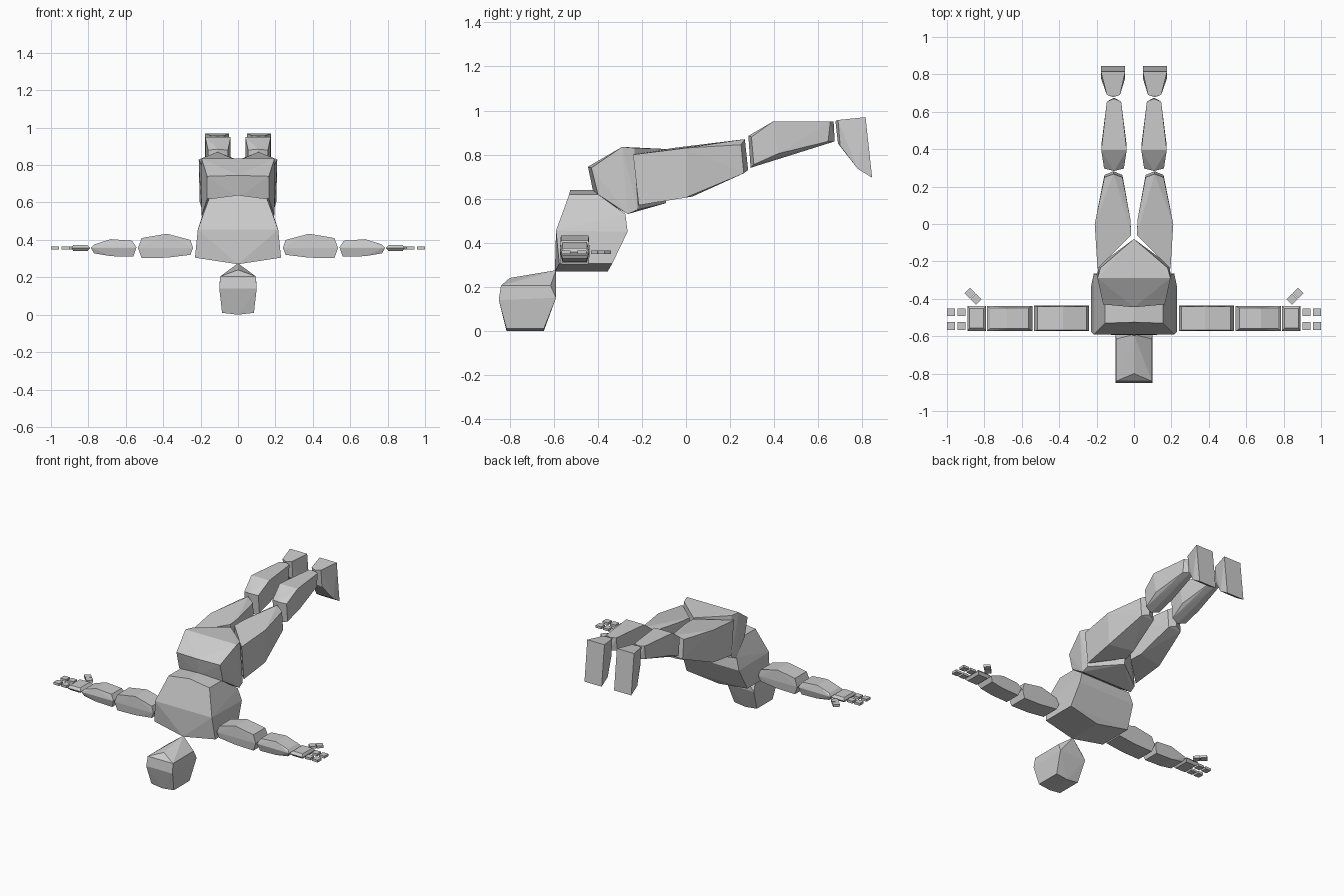
import bpy, bmesh, math
from mathutils import Vector

grey = bpy.data.materials.new("light_grey")
grey.diffuse_color = (0.6, 0.6, 0.6, 1)


def hull(name, points, paired=False):
    """Faceted block wrapped around a few corner points; paired adds a mirrored twin."""
    bm = bmesh.new()
    for p in points:
        bm.verts.new(p)
    res = bmesh.ops.convex_hull(bm, input=bm.verts)
    loose = [v for v in bm.verts if not v.link_faces]
    bmesh.ops.delete(bm, geom=loose, context='VERTS')
    bmesh.ops.dissolve_limit(bm, angle_limit=math.radians(2), verts=bm.verts, edges=bm.edges)
    bmesh.ops.recalc_face_normals(bm, faces=bm.faces)
    me = bpy.data.meshes.new(name)
    bm.to_mesh(me)
    bm.free()
    me.materials.append(grey)
    ob = bpy.data.objects.new(name, me)
    bpy.context.collection.objects.link(ob)
    if paired:
        ob.modifiers.new("Mirror", 'MIRROR').use_mirror_merge = False
    return ob


def both(points):
    """Corner points plus their reflection across x = 0."""
    return points + [(-x, y, z) for x, y, z in points if x]


def span(cx, half, yz):
    """Side-profile points placed at both edges of a limb."""
    return [(cx + s * half, y, z) for s in (-1, 1) for y, z in yz]


# Head: tapered box with a roof ridge running to the neck
hull("head", both([
    (0.085, -0.815, 0.01), (0.085, -0.645, 0.01), (0, -0.815, 0.0), (0, -0.645, 0.0),
    (0.10, -0.85, 0.14), (0.10, -0.59, 0.15),
    (0.095, -0.84, 0.205), (0.095, -0.615, 0.205),
    (0, -0.80, 0.24), (0, -0.59, 0.275)]))

# Chest: wide at the shoulders, narrowing to the waist
hull("chest", both([
    (0, -0.595, 0.27), (0, -0.355, 0.27),
    (0.23, -0.575, 0.305), (0.23, -0.335, 0.305),
    (0.215, -0.59, 0.455), (0.215, -0.265, 0.45), (0.19, -0.275, 0.53),
    (0, -0.525, 0.64), (0, -0.42, 0.64),
    (0.155, -0.53, 0.62), (0.155, -0.40, 0.62)]))

# Pelvis: block with a wedge pointing between the legs
hull("pelvis", both([
    (0, -0.445, 0.745), (0.165, -0.43, 0.74),
    (0, -0.42, 0.625), (0.165, -0.40, 0.62),
    (0.195, -0.29, 0.835), (0.195, -0.265, 0.53),
    (0.18, -0.235, 0.83), (0.19, -0.22, 0.55),
    (0, -0.08, 0.825), (0, -0.09, 0.58)]))

# Legs
hull("thigh", [
    (0.195, -0.24, 0.80), (0.195, -0.215, 0.57),
    (0.015, -0.06, 0.83), (0.015, -0.05, 0.60),
    (0.21, 0.0, 0.83), (0.205, 0.0, 0.605),
    (0.02, 0.03, 0.835), (0.03, 0.03, 0.61)]
    + span(0.11, 0.048, [(0.25, 0.845), (0.262, 0.715)])
    + [(0.11, 0.267, 0.87), (0.11, 0.282, 0.73)], True)

hull("shin", [(0.107, 0.283, 0.885), (0.107, 0.293, 0.74)]
     + span(0.107, 0.053, [(0.297, 0.88), (0.308, 0.755)])
     + span(0.107, 0.068, [(0.395, 0.95), (0.42, 0.805)])
     + span(0.107, 0.038, [(0.655, 0.95), (0.645, 0.86)])
     + [(0.107, 0.67, 0.95), (0.107, 0.675, 0.86)], True)

hull("foot", [(0.11, 0.678, 0.953), (0.11, 0.69, 0.85)]
     + span(0.11, 0.035, [(0.69, 0.957), (0.70, 0.84)])
     + span(0.112, 0.065, [(0.815, 0.97), (0.845, 0.695), (0.78, 0.735)]), True)


# Arms: side-on profile, widest at mid height
def arm(name, profile, wide, narrow, mid=0.357):
    pts = []
    for x, z in profile:
        half = wide if abs(z - mid) < 0.008 else narrow
        pts += [(x, -0.505 + s * half, z) for s in (-1, 1)]
    # side corners at mid height near both ends
    xs = [p[0] for p in profile]
    pts += [(x, -0.505 + s * wide, mid) for x in (min(xs) + 0.01, max(xs) - 0.01) for s in (-1, 1)]
    hull(name, pts, True)


arm("upper_arm", [(0.24, 0.357), (0.255, 0.40), (0.38, 0.433), (0.515, 0.41),
                  (0.535, 0.357), (0.515, 0.302), (0.38, 0.305), (0.255, 0.32)], 0.068, 0.063)
arm("forearm", [(0.543, 0.36), (0.565, 0.395), (0.68, 0.404), (0.77, 0.375),
                (0.787, 0.358), (0.77, 0.328), (0.68, 0.313), (0.56, 0.31)], 0.067, 0.055)
arm("palm", [(0.79, 0.357), (0.805, 0.373), (0.88, 0.373),
             (0.89, 0.357), (0.88, 0.34), (0.805, 0.34)], 0.067, 0.052)


# Fingers and thumb: small flat tiles
def tile(name, x, y, angle=0):
    half = 0.021
    pts = []
    for k in range(4):
        a = math.radians(45 + 90 * k + angle)
        v = Vector((math.cos(a), math.sin(a))) * half * math.sqrt(2)
        pts += [(x + v.x, y + v.y, z) for z in (0.349, 0.365)]
    hull(name, pts, True)


for row, y in enumerate((-0.545, -0.472)):
    for joint, x in enumerate((0.923, 0.979)):
        tile(f"finger_{row + 1}_joint_{joint + 1}", x, y)
tile("thumb_joint_1", 0.845, -0.402, 45)
tile("thumb_joint_2", 0.877, -0.37, 45)
